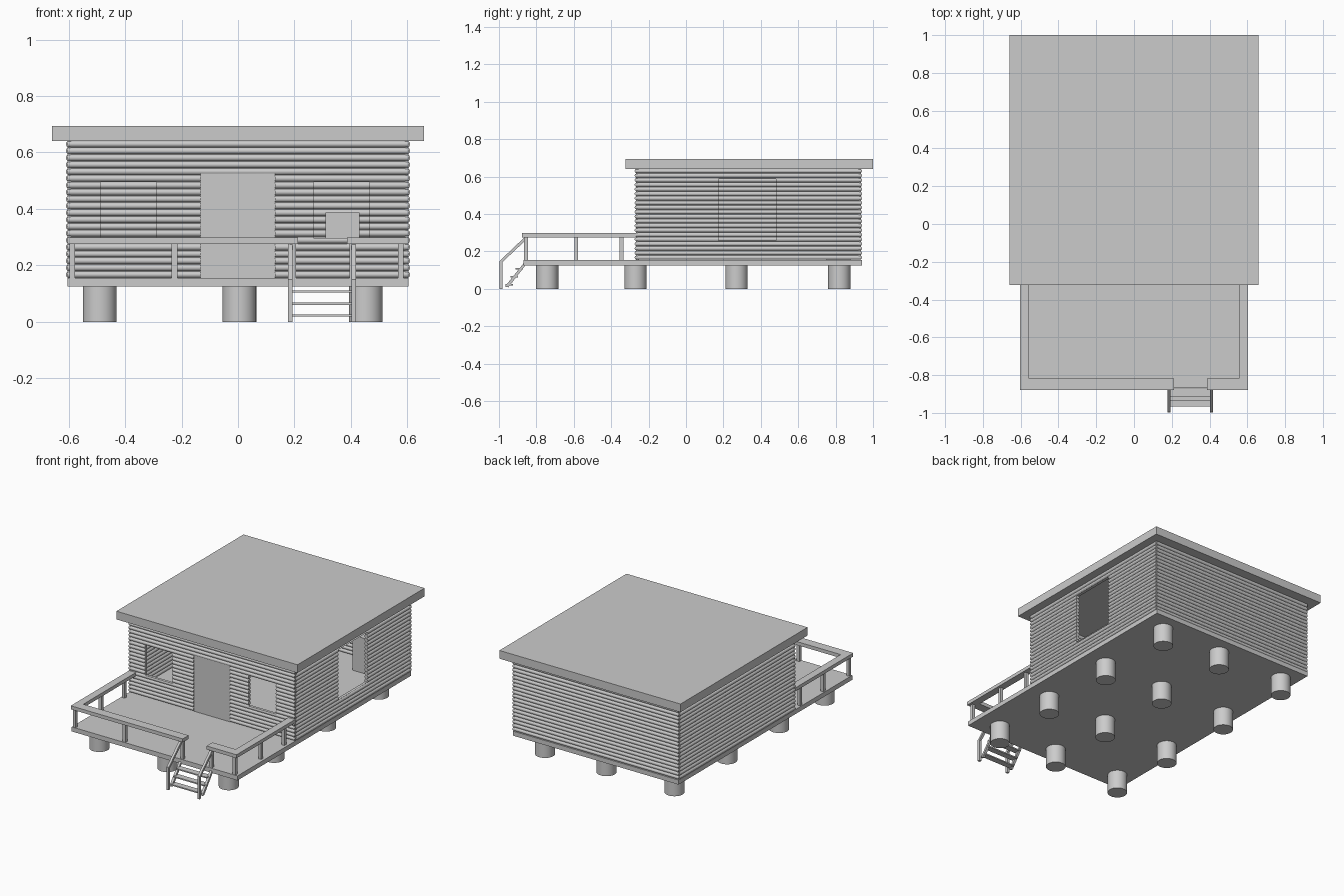
import bpy, bmesh, math
from mathutils import Vector, Matrix

if "Cube" in bpy.data.objects:
    bpy.data.objects.remove(bpy.data.objects["Cube"])


def obj_from_bm(name, bm):
    bmesh.ops.recalc_face_normals(bm, faces=bm.faces)
    me = bpy.data.meshes.new(name)
    bm.to_mesh(me)
    bm.free()
    ob = bpy.data.objects.new(name, me)
    bpy.context.collection.objects.link(ob)
    return ob


def box(name, x0, x1, y0, y1, z0, z1):
    bm = bmesh.new()
    m = Matrix.Translation(((x0 + x1) / 2, (y0 + y1) / 2, (z0 + z1) / 2))
    m = m @ Matrix.Diagonal((x1 - x0, y1 - y0, z1 - z0, 1))
    bmesh.ops.create_cube(bm, size=1, matrix=m)
    return obj_from_bm(name, bm)


def extrude_profile(name, pts, vec):
    bm = bmesh.new()
    f = bm.faces.new([bm.verts.new(p) for p in pts])
    r = bmesh.ops.extrude_face_region(bm, geom=[f])
    vs = [v for v in r["geom"] if isinstance(v, bmesh.types.BMVert)]
    bmesh.ops.translate(bm, verts=vs, vec=Vector(vec))
    return obj_from_bm(name, bm)


def smooth(ob):
    bpy.ops.object.select_all(action='DESELECT')
    ob.select_set(True)
    bpy.context.view_layer.objects.active = ob
    bpy.ops.object.shade_smooth_by_angle(angle=math.radians(35))


Z0, Z1, ROWS = 0.155, 0.642, 20
H = (Z1 - Z0) / ROWS


def log_profile():
    # scalloped section: stacked round logs, (offset, height)
    right = []
    for k in range(ROWS):
        for i in range(6):
            a = math.radians(-75 + 150 * i / 5)
            right.append((0.0125 * math.cos(a), Z0 + H * (k + 0.5 + 0.485 * math.sin(a))))
    return right + [(-x, z) for x, z in reversed(right)]


def wall(name, along_x, centre, a, b, cuts=()):
    if along_x:
        ob = extrude_profile(name, [(a, centre + o, z) for o, z in log_profile()], (b - a, 0, 0))
    else:
        ob = extrude_profile(name, [(centre + o, a, z) for o, z in log_profile()], (0, b - a, 0))
    for i, (p, q, z0, z1) in enumerate(cuts):
        d = (centre - 0.05, centre + 0.05)
        lim = (p, q, *d) if along_x else (*d, p, q)
        c = box(f"{name}_cutter_{i}", *lim, z0, z1)
        c.hide_render = True
        c.hide_set(True)
        c.display_type = 'WIRE'
        m = ob.modifiers.new("opening", 'BOOLEAN')
        m.operation, m.solver, m.object = 'DIFFERENCE', 'EXACT', c
    smooth(ob)


# Foundation piers
for i, x in enumerate((-0.49, 0.005, 0.453)):
    for j, y in enumerate((-0.743, -0.27, 0.27, 0.82)):
        bm = bmesh.new()
        bmesh.ops.create_cone(bm, cap_ends=True, segments=32, radius1=0.06, radius2=0.06,
                              depth=0.13, matrix=Matrix.Translation((x, y, 0.065)))
        smooth(obj_from_bm(f"pier_{i}_{j}", bm))

# Floor and roof slabs
box("floor", -0.604, 0.604, -0.868, 0.94, 0.125, 0.155)
box("roof", -0.66, 0.66, -0.323, 1.0, 0.64, 0.694)

# Log walls with openings
wall("front_wall", True, -0.262, -0.605, 0.605,
     [(-0.487, -0.289, 0.297, 0.495), (0.267, 0.467, 0.297, 0.495), (-0.133, 0.131, 0.15, 0.525)])
wall("back_wall", True, 0.929, -0.605, 0.605)
wall("left_wall", False, -0.598, -0.268, 0.935)
wall("right_wall", False, 0.598, -0.268, 0.935, [(0.175, 0.48, 0.257, 0.588)])
box("door", -0.133, 0.131, -0.268, -0.252, 0.155, 0.525)
box("interior_cabinet", 0.31, 0.43, 0.75, 0.88, 0.155, 0.387)

# Porch handrails
RZ = (0.275, 0.298)
for side, s in (("left", -1), ("right", 1)):
    xs = sorted((s * 0.604, s * 0.555))
    box(f"{side}_rail", *xs, -0.878, -0.27, *RZ)
box("front_rail_long", -0.556, 0.212, -0.878, -0.817, *RZ)
box("front_rail_short", 0.386, 0.556, -0.878, -0.817, *RZ)

# Porch posts
P = 0.01
posts = [(x, -0.855) for x in (-0.587, -0.225, 0.195, 0.405, 0.577)]
posts += [(x, y) for x in (-0.587, 0.577) for y in (-0.587, -0.345)]
for i, (x, y) in enumerate(posts):
    box(f"porch_post_{i}", x - P, x + P, y - P, y + P, 0.15, 0.28)

# Steps with stringers, newel posts and sloping handrails
for side, x in (("left", 0.177), ("right", 0.402)):
    w = 0.016
    extrude_profile(f"{side}_stringer",
                    [(x, -0.968, 0.012), (x, -0.95, 0.008), (x, -0.864, 0.118), (x, -0.864, 0.142)],
                    (w, 0, 0))
    extrude_profile(f"{side}_stair_rail",
                    [(x, -0.995, 0.13), (x, -0.995, 0.15), (x, -0.862, 0.277), (x, -0.862, 0.255)],
                    (w, 0, 0))
    box(f"{side}_newel", x, x + w, -0.998, -0.982, 0, 0.15)
for i, (y, z) in enumerate(((-0.965, 0.018), (-0.937, 0.06), (-0.912, 0.103))):
    box(f"step_{i}", 0.185, 0.41, y, y + 0.04, z, z + 0.008)
